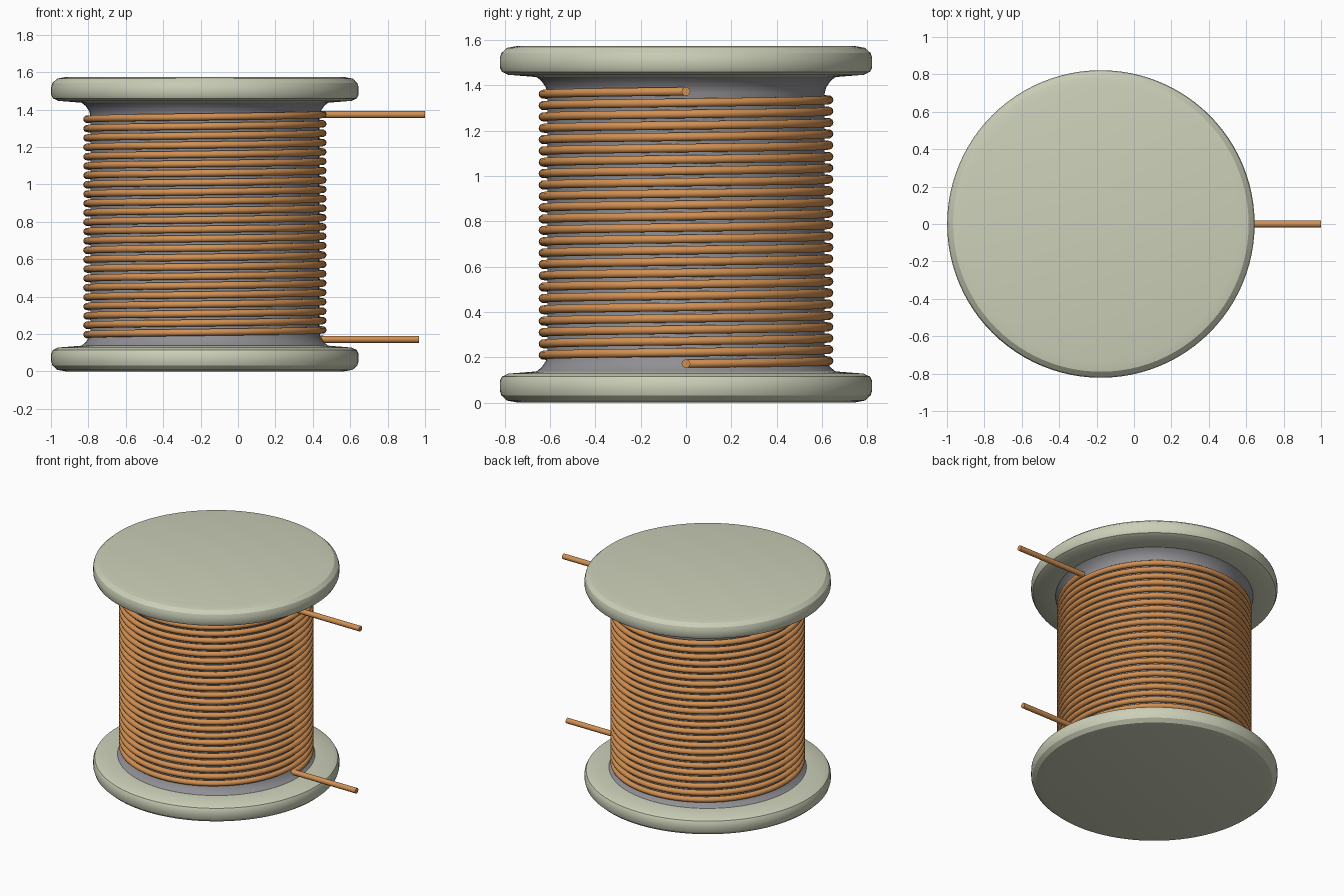
import bpy, bmesh, math
from mathutils import Vector

if "Cube" in bpy.data.objects:
    bpy.data.objects.remove(bpy.data.objects["Cube"])

CX, H = -0.177, 1.575          # spool axis and overall height


def material(name, col):
    m = bpy.data.materials.new(name)
    m.diffuse_color = (*col, 1)
    m.use_nodes = True
    m.node_tree.nodes["Principled BSDF"].inputs["Base Color"].default_value = m.diffuse_color
    return m


green = material("pale_green", (0.60, 0.63, 0.48))
grey = material("core_grey", (0.28, 0.28, 0.30))
copper = material("copper", (0.65, 0.28, 0.085))


def finish(name, bm, mat, angle):
    bmesh.ops.recalc_face_normals(bm, faces=bm.faces)
    me = bpy.data.meshes.new(name)
    bm.to_mesh(me)
    bm.free()
    me.materials.append(mat)
    ob = bpy.data.objects.new(name, me)
    bpy.context.collection.objects.link(ob)
    bpy.ops.object.select_all(action='DESELECT')
    ob.select_set(True)
    bpy.context.view_layer.objects.active = ob
    bpy.ops.object.shade_smooth_by_angle(angle=math.radians(angle))
    return ob


def lathe(name, profile, mat, n=96):
    """Solid of revolution about the spool axis; both ends are capped."""
    bm = bmesh.new()
    rings = [[bm.verts.new((CX + r * math.cos(2 * math.pi * i / n),
                            r * math.sin(2 * math.pi * i / n), z))
              for i in range(n)] for r, z in profile]
    for a, b in zip(rings, rings[1:]):
        for i in range(n):
            j = (i + 1) % n
            bm.faces.new((a[i], a[j], b[j], b[i]))
    bm.faces.new(rings[0][::-1])
    bm.faces.new(rings[-1])
    return finish(name, bm, mat, 30)


def tube(name, path, side, rad, mat, n=10):
    """Round tube; side(i) gives the in-plane axis, the other axis is z."""
    bm = bmesh.new()
    rings = []
    for i, p in enumerate(path):
        s = side(i)
        rings.append([bm.verts.new(p + s * (rad * math.cos(2 * math.pi * k / n))
                                   + Vector((0, 0, rad * math.sin(2 * math.pi * k / n))))
                      for k in range(n)])
    for a, b in zip(rings, rings[1:]):
        for k in range(n):
            j = (k + 1) % n
            bm.faces.new((a[k], a[j], b[j], b[k]))
    bm.faces.new(rings[0][::-1])
    bm.faces.new(rings[-1])
    return finish(name, bm, mat, 50)


# Flanges with rounded rims, mirrored top and bottom
flange = [(0.74, 0.0), (0.79, 0.009), (0.815, 0.032), (0.822, 0.055), (0.822, 0.095),
          (0.812, 0.115), (0.785, 0.128), (0.66, 0.138)]
lathe("bottom_flange", flange, green)
lathe("top_flange", [(r, H - z) for r, z in flange], green)

# Core with flared ends
half = [(0.66, 0.12), (0.66, 0.138), (0.638, 0.155), (0.618, 0.185), (0.612, 0.21)]
lathe("core", half + [(r, H - z) for r, z in reversed(half)], grey)

# Copper winding
TURNS, Z0, Z1, R, W, SEG = 24, 0.172, 1.374, 0.631, 0.0195, 72
N = TURNS * SEG


def radial(i):
    a = 2 * math.pi * i / SEG
    return Vector((math.cos(a), math.sin(a), 0))


axis = Vector((CX, 0, 0))
tube("winding", [axis + radial(i) * R + Vector((0, 0, Z0 + (Z1 - Z0) * i / N))
                 for i in range(N + 1)], radial, W, copper)

# Straight wire ends leaving the coil
for name, z, x in (("lower_lead", Z0, 0.968), ("upper_lead", Z1, 0.999)):
    tube(name, [Vector((CX + R - 0.01, 0, z)), Vector((x, 0, z))],
         lambda i: Vector((0, 1, 0)), W, copper)
